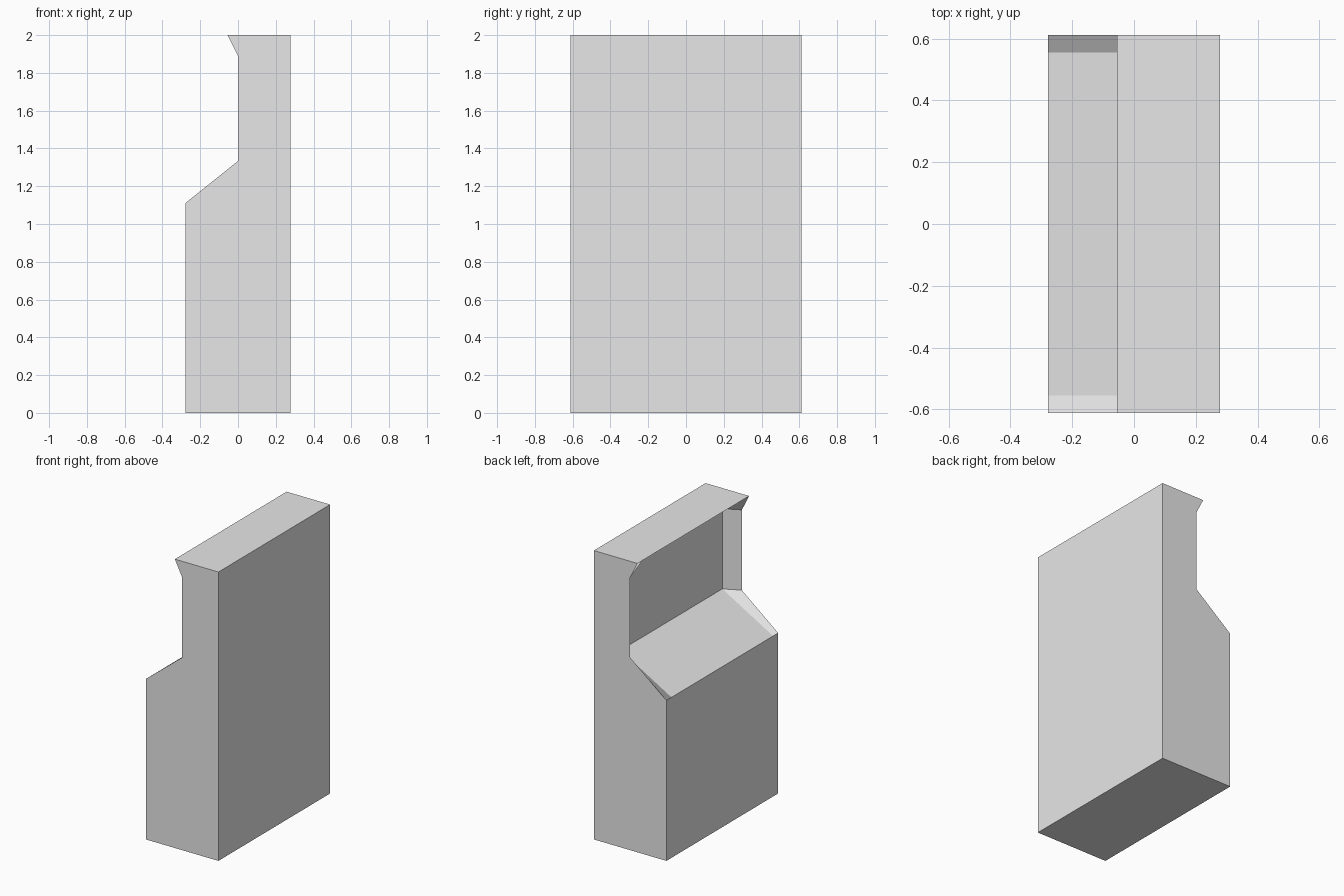
import bpy, bmesh

if "Cube" in bpy.data.objects:
    bpy.data.objects.remove(bpy.data.objects["Cube"])

U = 1 / 18  # the whole cabinet sits on a grid of 36 units in height

# Side outline (x, z), anticlockwise from the bottom; the inner outline is recessed at the niche
LOWER = [(-5, 0), (5, 0), (5, 36), (-1, 36)]
outer = LOWER + [(0, 34), (0, 24), (-5, 20)]
inner = LOWER + [(2, 34), (2, 24), (-5, 20)]

grey = bpy.data.materials.new("plain grey")
grey.diffuse_color = (0.8, 0.8, 0.8, 1)
grey.use_nodes = True
grey.node_tree.nodes["Principled BSDF"].inputs["Base Color"].default_value = grey.diffuse_color


def build_cabinet():
    bm = bmesh.new()
    # Cross-sections: outer side, inner niche wall, inner niche wall, outer side
    sections = [(-11, outer), (-10, inner), (10, inner), (11, outer)]
    rings = [[bm.verts.new((x * U, y * U, z * U)) for x, z in prof]
             for y, prof in sections]
    n = len(outer)
    for a, b in zip(rings, rings[1:]):
        for i in range(n):
            j = (i + 1) % n
            if i < 3 or i == n - 1:
                continue  # flat outside walls are made in one piece below
            bm.faces.new((a[i], a[j], b[j], b[i]))
    # Base, tall plain wall, top and lower niche-side wall
    for i in (0, 1, 2, n - 1):
        j = (i + 1) % n
        if i in (0, 1, 2, n - 1):
            for a, b in zip(rings, rings[1:]):
                bm.faces.new((a[i], a[j], b[j], b[i]))
    # Side panels
    bm.faces.new(rings[0])
    bm.faces.new(rings[-1])
    bmesh.ops.recalc_face_normals(bm, faces=bm.faces)
    # Merge the coplanar strips of the plain walls
    bmesh.ops.dissolve_limit(bm, angle_limit=0.001, verts=bm.verts, edges=bm.edges)
    me = bpy.data.meshes.new("cabinet_body")
    bm.to_mesh(me)
    bm.free()
    me.materials.append(grey)
    ob = bpy.data.objects.new("cabinet_body", me)
    bpy.context.collection.objects.link(ob)


build_cabinet()
